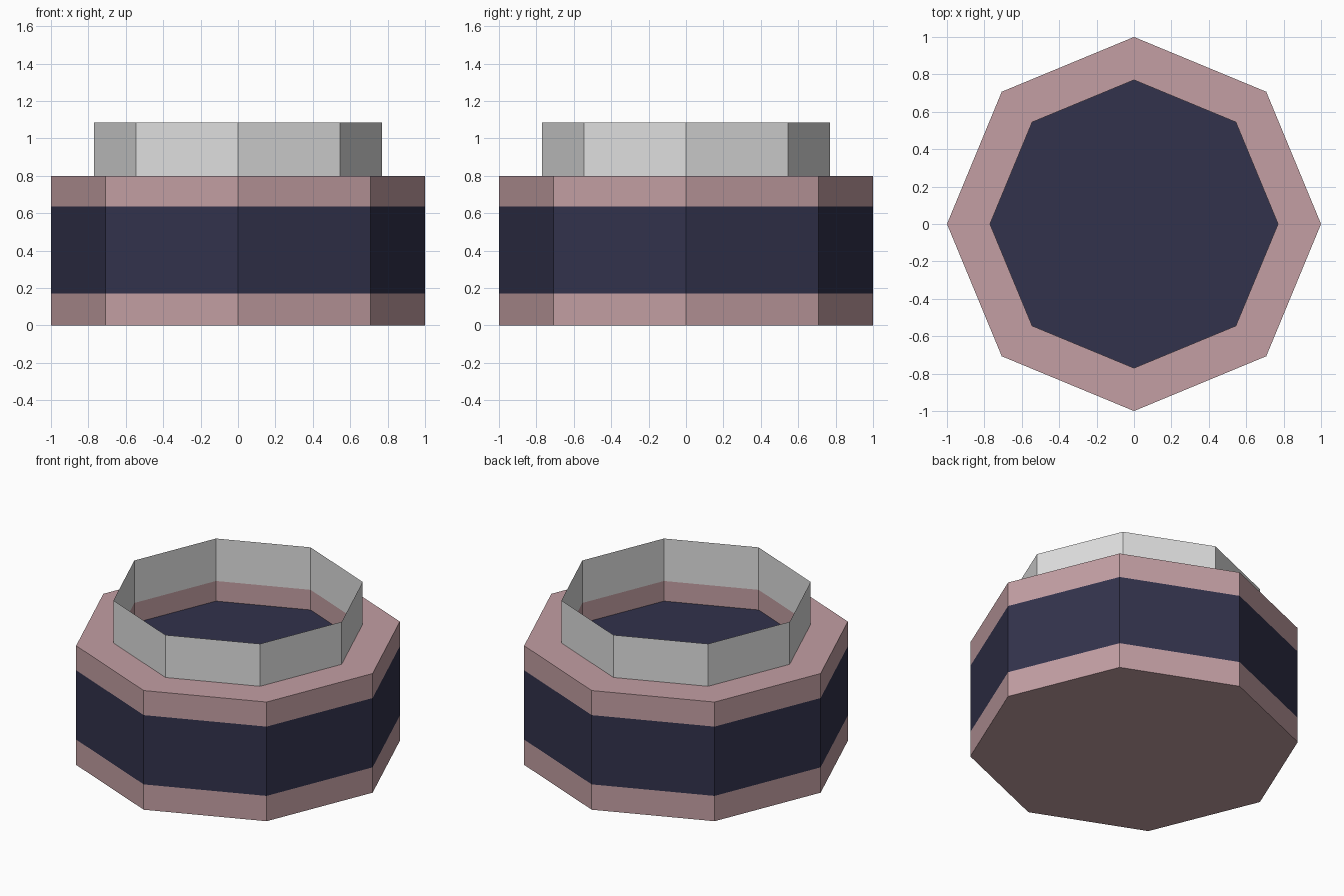
import bpy, bmesh, math

if "Cube" in bpy.data.objects:
    bpy.data.objects.remove(bpy.data.objects["Cube"])

SIDES = 8
R_OUT, R_IN = 1.0, 0.77
Z_LABEL0, Z_LABEL1 = 0.17, 0.635
Z_FLOOR, Z_TOP, Z_RIM = 0.665, 0.80, 1.085


def material(name, srgb):
    lin = [((c / 255 + 0.055) / 1.055) ** 2.4 for c in srgb]
    m = bpy.data.materials.new(name)
    m.diffuse_color = (*lin, 1.0)
    m.use_nodes = True
    m.node_tree.nodes["Principled BSDF"].inputs["Base Color"].default_value = m.diffuse_color
    return m


pink = material("dusty pink", (195, 159, 163))
navy = material("dark navy", (50, 50, 76))
grey = material("light grey", (223, 223, 223))


def lathe(name, profile, mats, cap_start=False, cap_end=False):
    """Sweep (radius, height, material index) points around z into flat sides."""
    bm = bmesh.new()
    rings = []
    for r, z, _ in profile:
        rings.append([bm.verts.new((r * math.cos(math.tau * i / SIDES),
                                    r * math.sin(math.tau * i / SIDES), z))
                      for i in range(SIDES)])
    for k in range(len(rings) - 1):
        a, b = rings[k], rings[k + 1]
        for i in range(SIDES):
            j = (i + 1) % SIDES
            f = bm.faces.new((a[i], a[j], b[j], b[i]))
            f.material_index = profile[k][2]
    if cap_start:
        bm.faces.new(rings[0][::-1]).material_index = profile[0][2]
    if cap_end:
        bm.faces.new(rings[-1]).material_index = profile[-1][2]
    me = bpy.data.meshes.new(name)
    bm.to_mesh(me)
    bm.free()
    for m in mats:
        me.materials.append(m)
    ob = bpy.data.objects.new(name, me)
    bpy.context.collection.objects.link(ob)
    return ob


# Jar body: base, navy label band, shoulder, inner wall and navy contents
lathe("jar_body", [
    (R_OUT, 0.0, 0),
    (R_OUT, Z_LABEL0, 1),
    (R_OUT, Z_LABEL1, 0),
    (R_OUT, Z_TOP, 0),
    (R_IN, Z_TOP, 0),
    (R_IN, Z_FLOOR, 1),
], [pink, navy], cap_start=True, cap_end=True)

# Thin open collar standing on the shoulder
lathe("collar", [(R_IN, Z_TOP, 0), (R_IN, Z_RIM, 0)], [grey])
